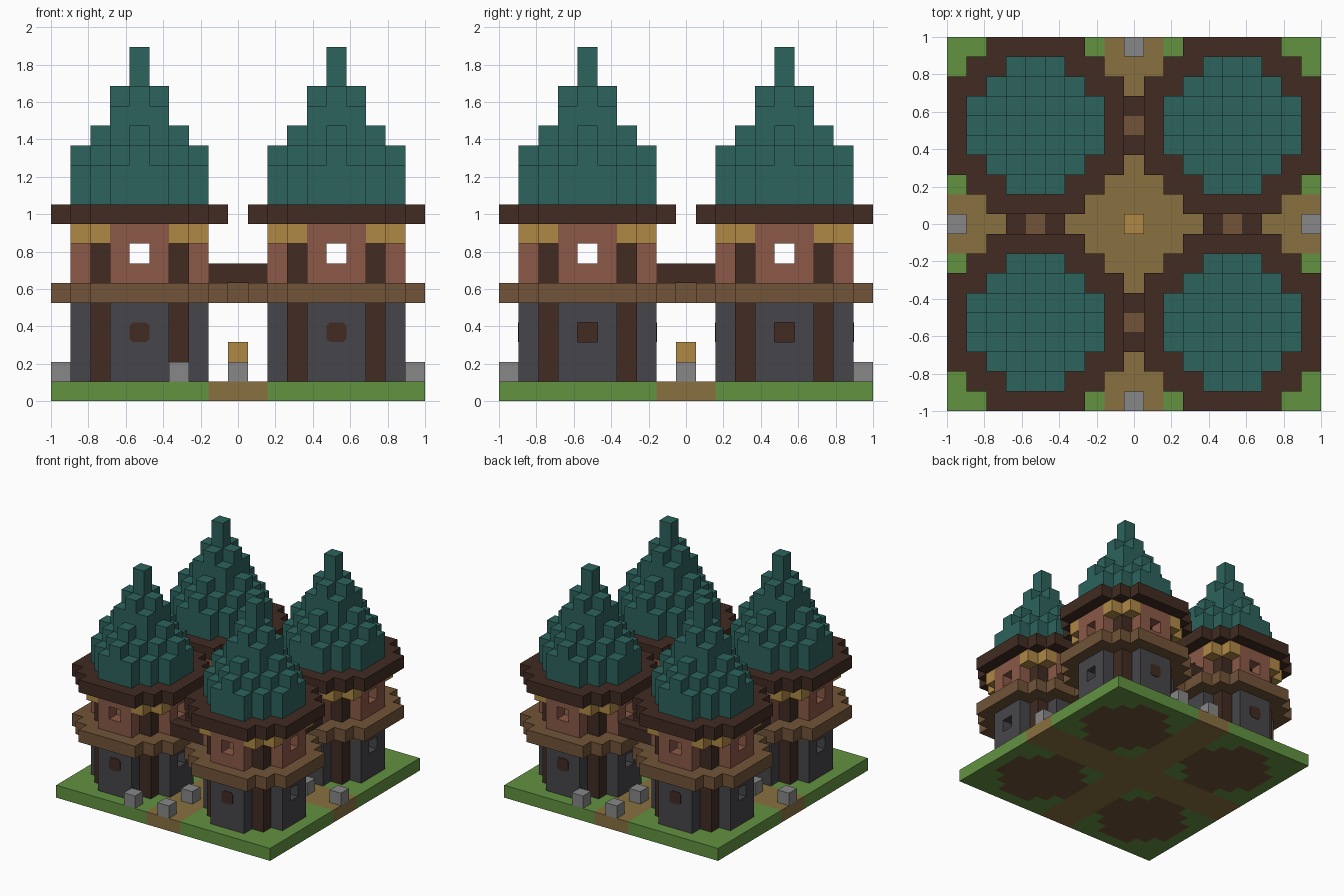
import bpy, bmesh
from mathutils import Vector

if "Cube" in bpy.data.objects:
    bpy.data.objects.remove(bpy.data.objects["Cube"])

U = 2 / 19  # size of one block


def material(name, rgb):
    lin = [((c / 255 + 0.055) / 1.055) ** 2.4 for c in rgb] + [1.0]
    m = bpy.data.materials.new(name)
    m.use_nodes = True
    m.diffuse_color = lin
    m.node_tree.nodes["Principled BSDF"].inputs["Base Color"].default_value = lin
    return m


MATS = {
    "grass": material("grass green", (98, 146, 64)),
    "sand": material("path sand", (137, 113, 64)),
    "plank": material("plank brown", (113, 84, 56)),
    "timber": material("dark timber", (65, 43, 34)),
    "slate": material("slate grey", (70, 70, 75)),
    "brick": material("clay brick", (139, 89, 71)),
    "gold": material("straw gold", (175, 137, 69)),
    "stone": material("light stone", (135, 135, 135)),
    "teal": material("roof teal", (45, 99, 93)),
}

world = {}  # block position -> (part name, material key)


def put(cells, part, mat):
    for c in cells:
        world[c] = (part, mat)


def octagon(half, diag):
    """Blocky disc: offsets inside a square with its corners stepped off."""
    r = range(-half, half + 1)
    return [(x, y) for x in r for y in r if abs(x) + abs(y) <= diag]


PLAN = octagon(3, 4)
RIM = octagon(4, 6)

# Ground: lawn with a cross of paths
for x in range(-9, 10):
    for y in range(-9, 10):
        path = min(abs(x), abs(y)) <= 1
        put([(x, y, 0)], "path" if path else "lawn", "sand" if path else "grass")

# Roof height lost with squared distance from the spire
DROP = {0: 0, 1: 2, 2: 3, 4: 4, 5: 5, 8: 6, 9: 5, 10: 6}


def tower(cx, cy, tag):
    for dx, dy in PLAN:
        x, y = cx + dx, cy + dy
        post = abs(dx) == 2 and abs(dy) == 2
        edge = any((dx + a, dy + b) not in PLAN
                   for a, b in ((1, 0), (-1, 0), (0, 1), (0, -1)))
        put([(x, y, 0)], tag + "floor", "plank")
        # Lower storey: slate walls, timber posts and core
        lower = [(x, y, z) for z in range(1, 5)]
        if edge and not post:
            put(lower, tag + "lower_wall", "slate")
        else:
            put(lower, tag + "lower_frame", "timber")
        # Upper storey: hollow brick ring with timber posts
        if edge:
            upper = [(x, y, z) for z in range(6, 9)]
            put(upper, tag + ("upper_posts" if post else "upper_wall"),
                "timber" if post else "brick")
        # Stepped roof
        top = 18 - DROP[dx * dx + dy * dy]
        put([(x, y, z) for z in range(10, top)], tag + "roof", "teal")
    # Balcony belt and eaves
    put([(cx + dx, cy + dy, 5) for dx, dy in RIM], tag + "belt", "plank")
    put([(cx + dx, cy + dy, 9) for dx, dy in RIM], tag + "eaves", "timber")
    for s in (-1, 1):
        # Corner brackets below the eaves
        for t in (-1, 1):
            put([(cx + 2 * s, cy + 3 * t, 8), (cx + 3 * s, cy + 2 * t, 8)],
                tag + "brackets", "gold")
        # Window openings
        for hole in ((cx + 3 * s, cy, 3), (cx + 3 * s, cy, 7), (cx, cy + 3 * s, 7)):
            del world[hole]


for cx, sx in ((-5, "right"), (5, "left")):
    for cy, sy in ((-5, "front"), (5, "back")):
        tower(cx, cy, f"{sy}_{sx}_tower_")

# Bridges between neighbouring towers
for s in (-5, 5):
    put([(0, s, 5), (s, 0, 5)], "bridge_floors", "plank")
    for r in (s - 1, s + 1):
        for t in (-1, 0, 1):
            put([(t, r, 6), (r, t, 6)], "bridge_railings", "timber")

# Path stones and central lantern
for s in (-1, 1):
    put([(9 * s, 0, 1), (0, 9 * s, 1), (6 * s, 0, 1), (0, 6 * s, 1),
         (3 * s, 9 * s, 1)], "path_stones", "stone")
put([(0, 0, 1)], "lantern_base", "stone")
put([(0, 0, 2)], "lantern", "gold")


def link(bm, name, mat):
    me = bpy.data.meshes.new(name)
    bm.to_mesh(me)
    bm.free()
    me.materials.append(MATS[mat])
    bpy.context.collection.objects.link(bpy.data.objects.new(name, me))


# Turn each part's exposed block sides into a mesh
parts = {}
for cell, key in world.items():
    parts.setdefault(key, []).append(cell)

for (name, mat), cells in parts.items():
    bm = bmesh.new()
    verts = {}
    for cell in cells:
        for axis in range(3):
            for sign in (-1, 1):
                n = Vector((0, 0, 0))
                n[axis] = sign
                if tuple(int(a + b) for a, b in zip(cell, n)) in world:
                    continue
                ring = []
                for a, b in ((-1, -1), (1, -1), (1, 1), (-1, 1)):
                    o = [0, 0, 0]
                    o[axis], o[(axis + 1) % 3], o[(axis + 2) % 3] = sign, a, b
                    k = tuple(2 * c + d for c, d in zip(cell, o))
                    if k not in verts:
                        verts[k] = bm.verts.new(
                            (k[0] * U / 2, k[1] * U / 2, (k[2] + 1) * U / 2))
                    ring.append(verts[k])
                bm.faces.new(ring if sign > 0 else ring[::-1])
    link(bm, name, mat)

# Round shutters on the front and back of each lower storey
h, c = U / 2, U / 3
OUTLINE = [(h, -c), (h, c), (c, h), (-c, h), (-h, c), (-h, -c), (-c, -h), (c, -h)]
bm = bmesh.new()
for cx in (-5, 5):
    for cy in (-5, 5):
        for s in (-1, 1):
            y = (cy + 3.5 * s) * U
            face = bm.faces.new([bm.verts.new((cx * U + a, y, 3.5 * U + b))
                                 for a, b in OUTLINE])
            ext = bmesh.ops.extrude_face_region(bm, geom=[face])["geom"]
            moved = [v for v in ext if isinstance(v, bmesh.types.BMVert)]
            bmesh.ops.translate(bm, verts=moved, vec=(0, s * 0.004, 0))
bmesh.ops.recalc_face_normals(bm, faces=bm.faces)
link(bm, "round_shutters", "timber")
